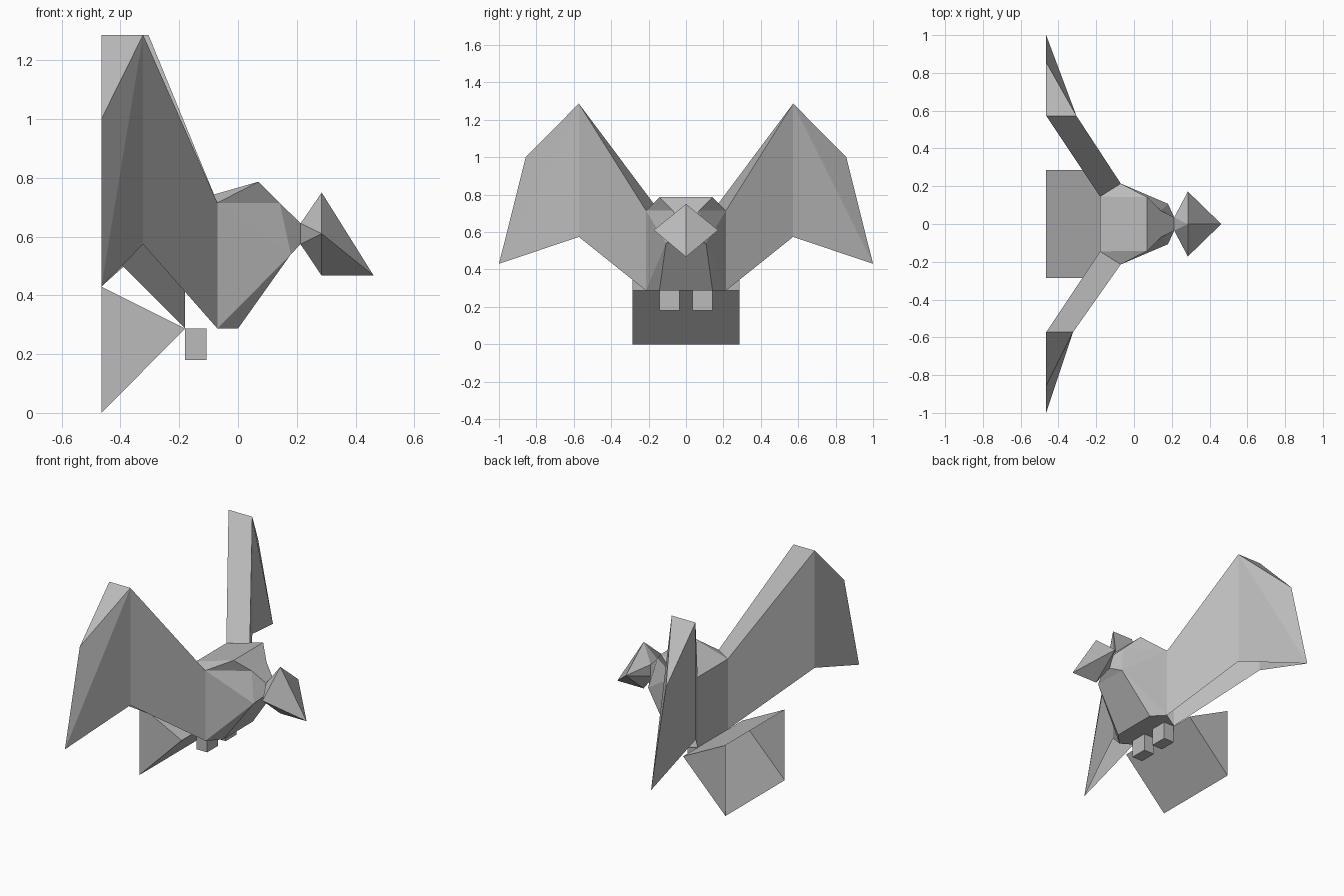
import bpy, bmesh

cube = bpy.data.objects.get("Cube")
if cube:
    bpy.data.objects.remove(cube, do_unlink=True)

grey = bpy.data.materials.new("plain grey")
grey.use_nodes = True
grey.diffuse_color = (0.5, 0.5, 0.5, 1)
grey.node_tree.nodes["Principled BSDF"].inputs["Base Color"].default_value = (0.5, 0.5, 0.5, 1)


def build(name, points, faces, mirror=True, side=1):
    """Each face is a string of point letters; a capital is the point mirrored in y."""
    def flip(face):
        return "".join(p if points[p.lower()][1] == 0 else p.swapcase() for p in face)

    todo = list(faces)
    if mirror:
        todo += [flip(f) for f in faces if set(flip(f)) != set(f)]
    bm = bmesh.new()
    verts = {}

    def vert(letter):
        if letter not in verts:
            x, y, z = points[letter.lower()]
            verts[letter] = bm.verts.new((x, side * (-y if letter.isupper() else y), z))
        return verts[letter]

    for face in todo:
        bm.faces.new([vert(p) for p in face])
    bmesh.ops.recalc_face_normals(bm, faces=bm.faces)
    mesh = bpy.data.meshes.new(name)
    bm.to_mesh(mesh)
    bm.free()
    mesh.materials.append(grey)
    obj = bpy.data.objects.new(name, mesh)
    bpy.context.collection.objects.link(obj)
    return obj


# Shared corners: wing roots on the body and the neck opening
root = {
    "a": (-0.18, 0.145, 0.287), "b": (-0.18, 0.145, 0.715),
    "c": (-0.07, 0.214, 0.715), "d": (-0.07, 0.214, 0.287),
}
neck = {"i": (0.213, 0.035, 0.645), "j": (0.213, 0.035, 0.574)}

# Body: open at the sides where the hollow wings join
build("body", root | neck | {
    "e": (0.07, 0.142, 0.787), "f": (0.142, 0.071, 0.715),
    "g": (0.18, 0.107, 0.54), "h": (0, 0.142, 0.287),
}, ["aABb", "bBEe", "bce", "cef", "cfg", "cgd", "dgh", "hgGH",
    "efFE", "fiIF", "fijg", "gjJG", "adhHDA"])

# Head: diamond ring drawn out to the neck and to the beak tip
build("head", neck | {
    "t": (0.285, 0, 0.75), "s": (0.285, 0.172, 0.61),
    "u": (0.285, 0, 0.467), "n": (0.462, 0, 0.467),
}, ["tsn", "sun", "iIt", "its", "ijs", "jus", "jJu"])

# Wings: hollow wedges, open underneath
for name, side, peak in (("left_wing", 1, -0.305), ("right_wing", -1, -0.323)):
    build(name, root | {
        "k": (peak, 0.573, 1.287), "l": (peak, 0.573, 0.574),
        "m": (-0.465, 0.573, 1.287), "o": (-0.465, 0.573, 0.574),
        "q": (-0.465, 0.857, 1.0), "r": (-0.465, 1.0, 0.43),
    }, ["ckld", "bmoa", "bckm", "kqr", "krl", "mqro", "kmq"], mirror=False, side=side)

# Tail: wedge, open at the back
build("tail", {
    "v": (-0.18, 0.285, 0.287), "w": (-0.465, 0.285, 0.43), "x": (-0.465, 0.285, 0),
}, ["vwWV", "vxXV", "vwx"])

# Feet: small blocks under the body
for name, side in (("left_foot", 1), ("right_foot", -1)):
    bpy.ops.mesh.primitive_cube_add(size=1, location=(-0.144, side * 0.089, 0.233))
    foot = bpy.context.object
    foot.name = name
    foot.scale = (0.072, 0.106, 0.107)
    foot.data.materials.append(grey)
